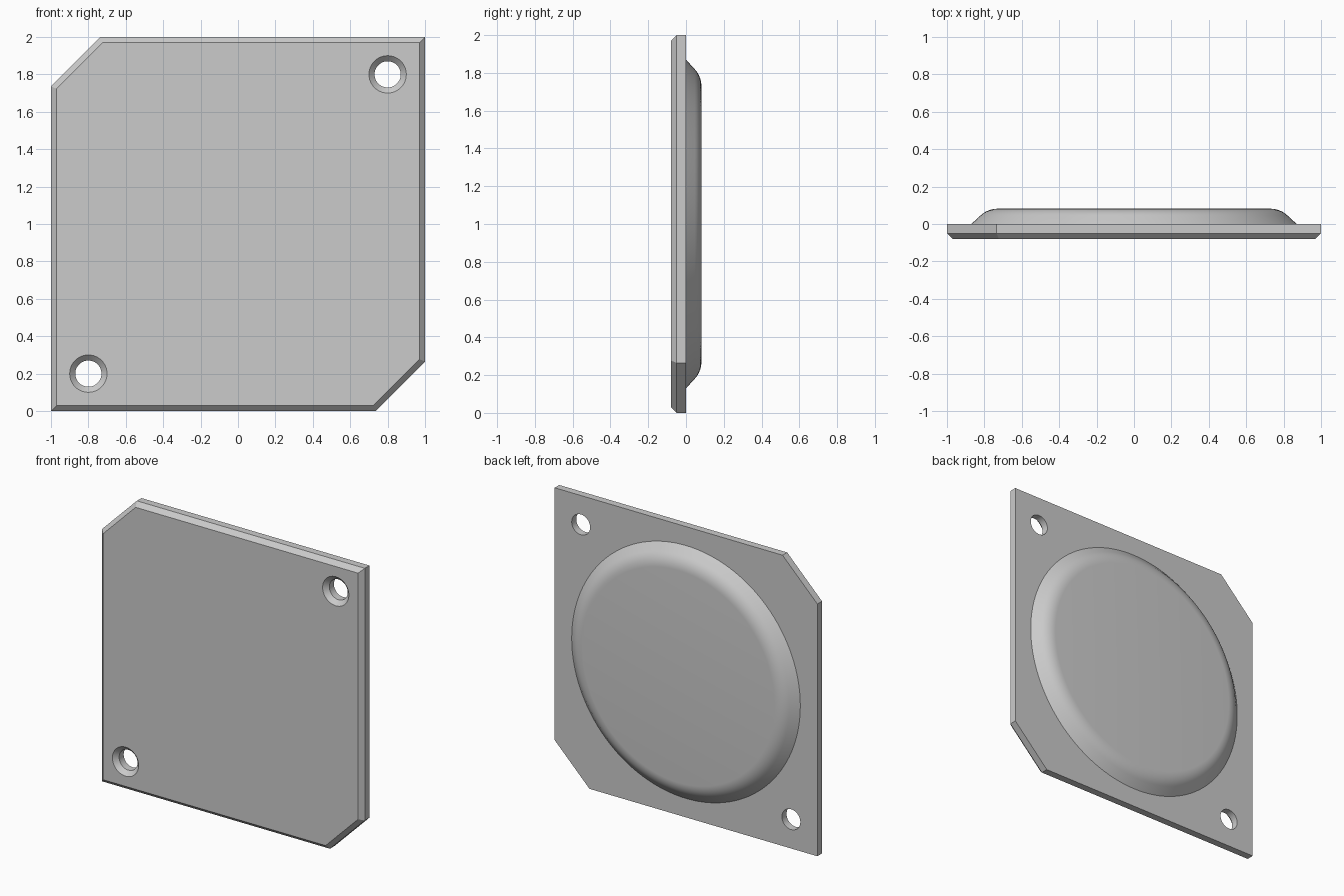
import bpy, bmesh, math

cube = bpy.data.objects.get("Cube")
if cube:
    bpy.data.objects.remove(cube, do_unlink=True)

CENTRE_Z = 1.0

grey = bpy.data.materials.new("plain grey")
grey.use_nodes = True
colour = (0.6, 0.6, 0.6, 1)
grey.diffuse_color = colour
grey.node_tree.nodes["Principled BSDF"].inputs["Base Color"].default_value = colour


def loft(bm, loops):
    """Skin a stack of equal-length point loops and cap both ends."""
    rings = [[bm.verts.new(p) for p in loop] for loop in loops]
    for a, b in zip(rings, rings[1:]):
        for i in range(len(a)):
            j = (i + 1) % len(a)
            bm.faces.new((a[i], a[j], b[j], b[i]))
    bm.faces.new(rings[0])
    bm.faces.new(rings[-1])


def circle(radius, y, cx, cz, sides):
    turn = math.tau / sides
    return [(cx + radius * math.cos(i * turn), y, cz + radius * math.sin(i * turn))
            for i in range(sides)]


def square(half, cut, y):
    """Square outline with two opposite corners cut off."""
    pts = [(-half, -half), (half - cut, -half), (half, cut - half),
           (half, half), (cut - half, half), (-half, half - cut)]
    return [(x, y, z + CENTRE_Z) for x, z in pts]


def finish(bm, name):
    bmesh.ops.recalc_face_normals(bm, faces=bm.faces)
    mesh = bpy.data.meshes.new(name)
    bm.to_mesh(mesh)
    bm.free()
    mesh.materials.append(grey)
    obj = bpy.data.objects.new(name, mesh)
    bpy.context.collection.objects.link(obj)
    return obj


def smooth(obj, angle):
    bpy.ops.object.select_all(action="DESELECT")
    obj.select_set(True)
    bpy.context.view_layer.objects.active = obj
    bpy.ops.object.shade_smooth_by_angle(angle=math.radians(angle))


# Plate with bevelled front edges
bm = bmesh.new()
loft(bm, [square(0.97, 0.247, -0.08), square(1, 0.265, -0.05), square(1, 0.265, 0)])
plate = finish(bm, "plate")

# Countersunk screw holes in the two full corners
bm = bmesh.new()
for side in (-0.8, 0.8):
    loft(bm, [circle(r, y, side, CENTRE_Z + side, 48)
              for r, y in ((0.12, -0.1), (0.07, -0.05), (0.07, 0.05))])
cutter = finish(bm, "hole_cutter")
cutter.hide_render = True

holes = plate.modifiers.new("holes", "BOOLEAN")
holes.operation = "DIFFERENCE"
holes.solver = "EXACT"
holes.object = cutter
bpy.context.view_layer.objects.active = plate
bpy.ops.object.modifier_apply(modifier=holes.name)
bpy.data.objects.remove(cutter, do_unlink=True)
smooth(plate, 25)

# Round raised back: sloping wall rolling over into a flat face
profile = [(0.87, -0.01), (0.87, 0), (0.82, 0.046)]
start, bend, end = (0.82, 0.046), (0.783, 0.08), (0.73, 0.082)
for i in range(1, 9):
    t = i / 8
    profile.append(tuple((1 - t) ** 2 * a + 2 * t * (1 - t) * b + t * t * c
                         for a, b, c in zip(start, bend, end)))
bm = bmesh.new()
loft(bm, [circle(r, y, 0, CENTRE_Z, 128) for r, y in profile])
smooth(finish(bm, "round_back"), 30)
